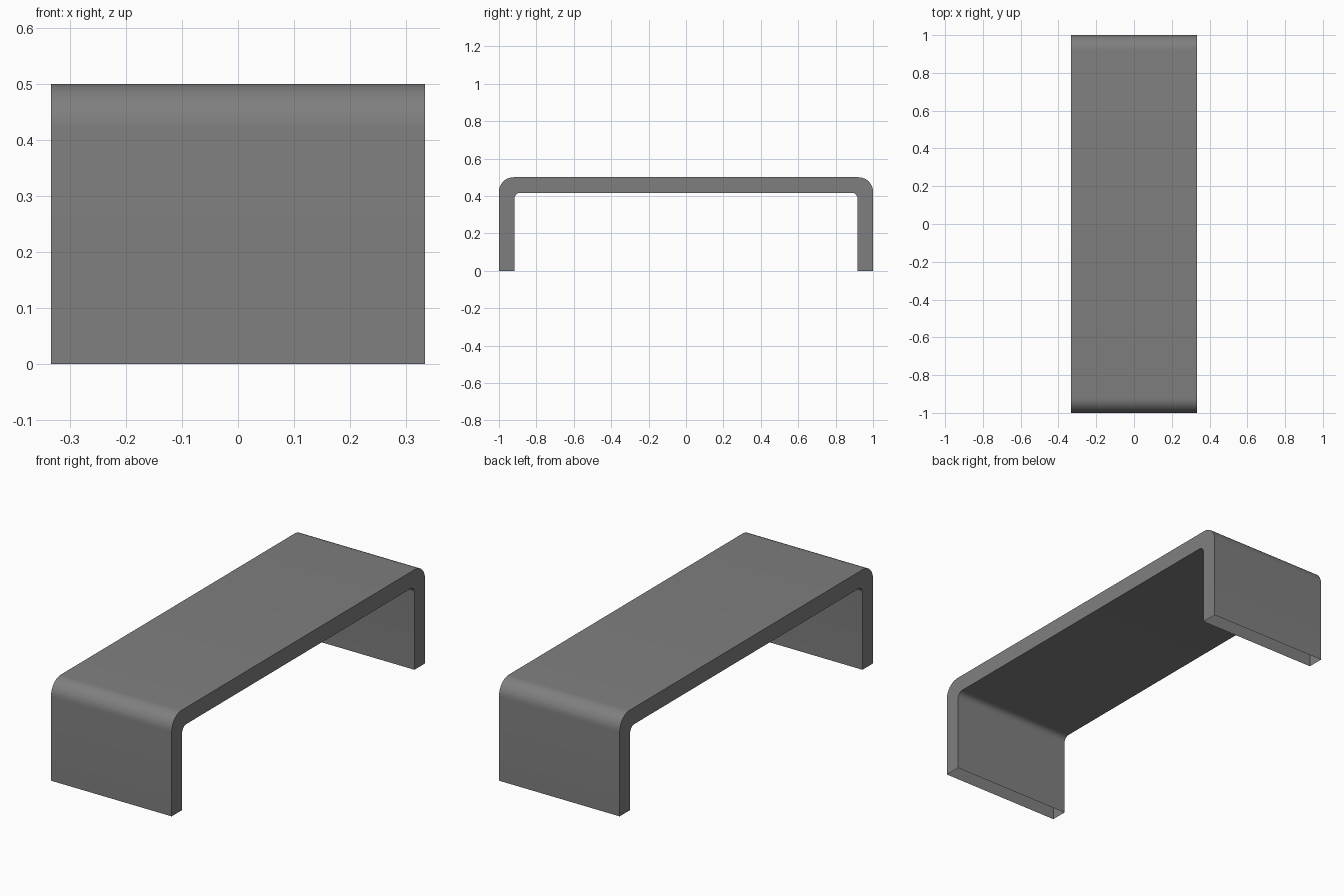
import bpy, bmesh, math

if "Cube" in bpy.data.objects:
    bpy.data.objects.remove(bpy.data.objects["Cube"])

WIDTH, DEPTH, HEIGHT, THICK = 0.667, 2.0, 0.5, 0.083
SEGMENTS = 10


def arch(half, top, radius):
    """Open arch outline in (y, z) with rounded upper corners."""
    pts = [(-half, 0)]
    for i in range(SEGMENTS + 1):
        a = math.pi - i * math.pi / 2 / SEGMENTS
        pts.append((-half + radius + radius * math.cos(a),
                    top - radius + radius * math.sin(a)))
    return pts + [(-y, z) for y, z in reversed(pts)]


# Paired outer and inner outlines, swept across the width
outer = arch(DEPTH / 2, HEIGHT, 0.078)
inner = arch(DEPTH / 2 - THICK, HEIGHT - THICK, 0.032)
bm = bmesh.new()
rows = [[bm.verts.new((x, y, z)) for y, z in path]
        for path, x in ((outer, -WIDTH / 2), (outer, WIDTH / 2),
                        (inner, WIDTH / 2), (inner, -WIDTH / 2))]

# Top, side and underside skins; the feet stay open underneath
for k in range(4):
    a, b = rows[k], rows[(k + 1) % 4]
    for i in range(len(a) - 1):
        bm.faces.new((a[i], b[i], b[i + 1], a[i + 1]))
bm.normal_update()

mesh = bpy.data.meshes.new("bent_bench")
bm.to_mesh(mesh)
bm.free()
bench = bpy.data.objects.new("bent_bench", mesh)
bpy.context.collection.objects.link(bench)

# Dark grey finish
finish = bpy.data.materials.new("dark_grey")
finish.diffuse_color = (0.213, 0.213, 0.213, 1)
finish.use_nodes = True
finish.node_tree.nodes["Principled BSDF"].inputs["Base Color"].default_value = finish.diffuse_color
mesh.materials.append(finish)

# Smooth bends with crisp side edges
bpy.context.view_layer.objects.active = bench
bench.select_set(True)
bpy.ops.object.shade_smooth_by_angle(angle=math.radians(30))
